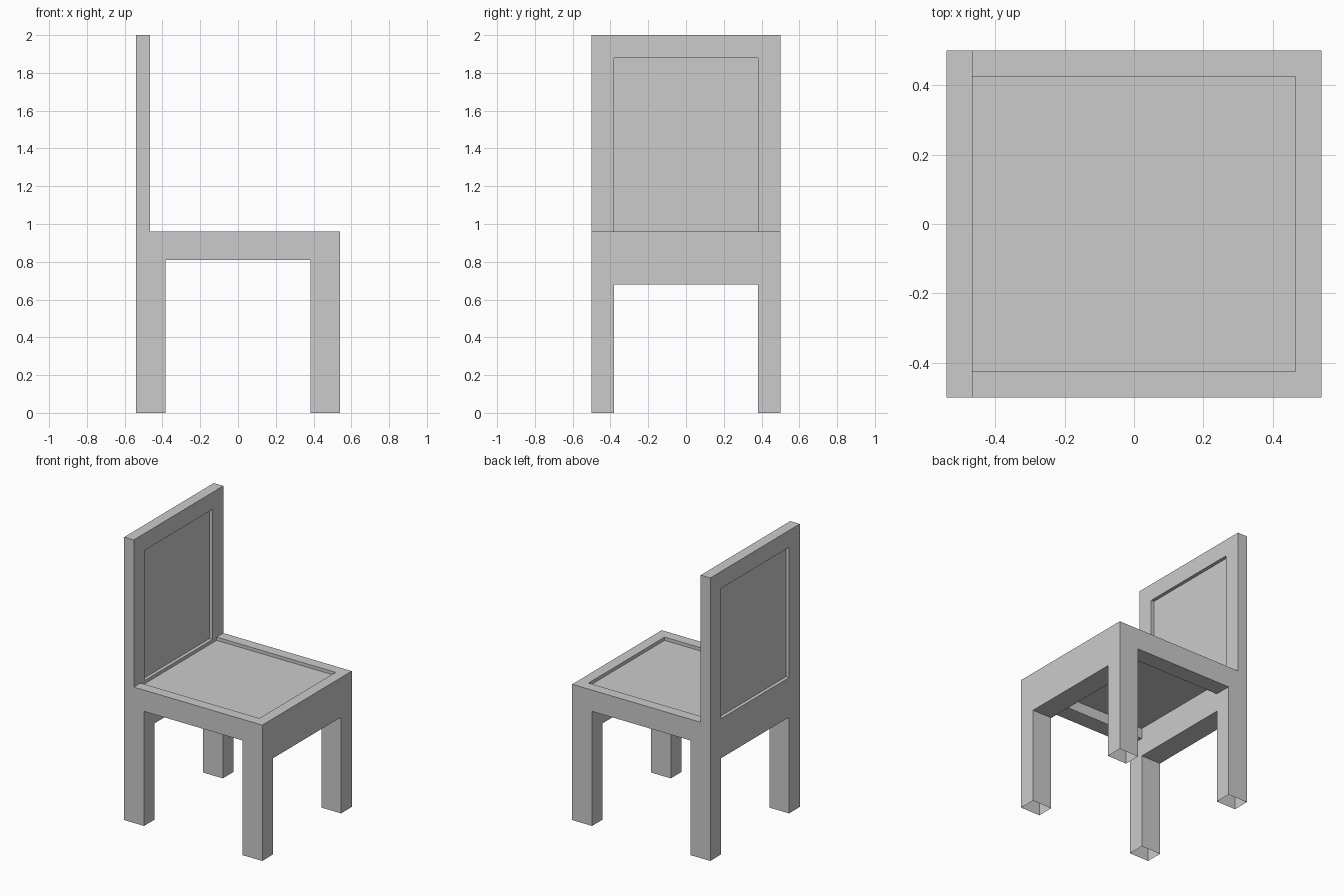
import bpy, bmesh

if "Cube" in bpy.data.objects:
    bpy.data.objects.remove(bpy.data.objects["Cube"])

AXES = "xyz"


def box(name, x, y, z, omit="", mirror=""):
    """Box from axis ranges; omit lists open sides such as '-z +x'."""
    bm = bmesh.new()
    bmesh.ops.create_cube(bm, size=1.0)
    for v in bm.verts:
        v.co = [r[0] if c < 0 else r[1] for c, r in zip(v.co, (x, y, z))]
    bm.normal_update()
    for side in omit.split():
        axis, sign = AXES.index(side[1]), (1 if side[0] == "+" else -1)
        faces = [f for f in bm.faces if f.normal[axis] * sign > 0.9]
        bmesh.ops.delete(bm, geom=faces, context="FACES")
    mesh = bpy.data.meshes.new(name)
    bm.to_mesh(mesh)
    bm.free()
    ob = bpy.data.objects.new(name, mesh)
    bpy.context.collection.objects.link(ob)
    if mirror:
        mod = ob.modifiers.new("Mirror", "MIRROR")
        mod.use_axis = [a in mirror for a in AXES]
        mod.use_mirror_merge = False
    return ob


# Overall half sizes, leg inner faces and seat levels
X, Y = 0.54, 0.50
LX, LY = 0.385, 0.38
RX, RY = 0.465, 0.425          # recess outline in the seat top
FLOOR, SEAT, TOP = 0.937, 0.96, 2.0

# Four legs, open at the foot
box("legs", (LX, X), (LY, Y), (0, FLOOR), "-z", "xy")

# Rails between the legs: shallow at the sides, deep at front and back
box("side_rails", (-LX, LX), (LY, Y), (0.81, FLOOR), "-x +x", "y")
box("end_rails", (LX, X), (-LY, LY), (0.68, FLOOR), "-y +y", "x")

# Recessed seat panel and the raised rim around it
box("seat_panel", (-LX, LX), (-LY, LY), (0.885, FLOOR), "-x +x -y +y")
box("seat_rim_ends", (RX, X), (-Y, Y), (FLOOR, SEAT), "-z", "x")
box("seat_rim_sides", (-RX, RX), (RY, Y), (FLOOR, SEAT), "-z -x +x", "y")

# Backrest frame with a thin panel set in from both faces
BACK = (-X, -RX)
box("back_posts", BACK, (LY, Y), (SEAT, TOP), "-z", "y")
box("back_top_rail", BACK, (-LY, LY), (1.88, TOP), "-y +y")
box("back_panel", (-0.516, -0.489), (-LY, LY), (SEAT, 1.88), "-y +y -z +z")
